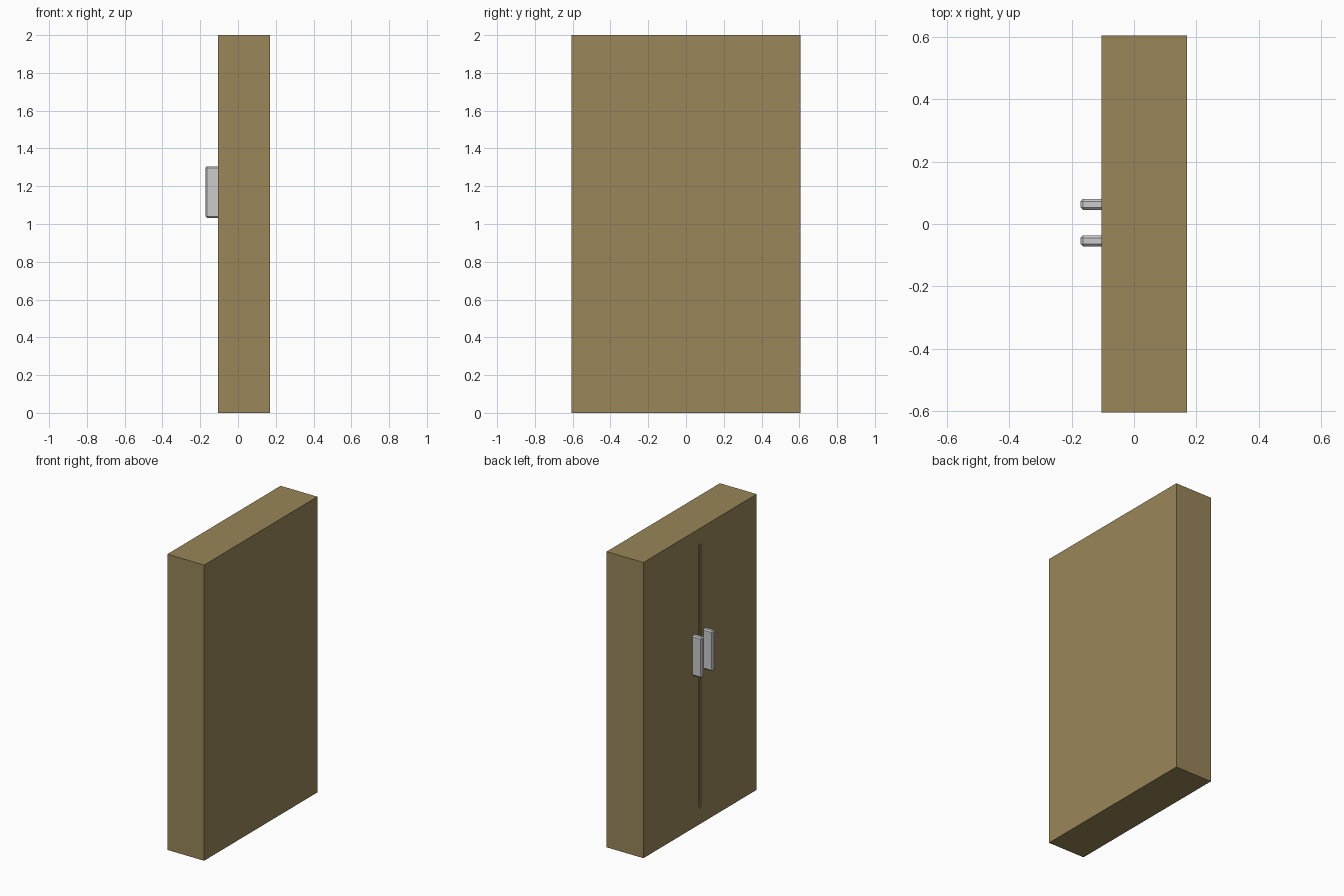
import bpy

if "Cube" in bpy.data.objects:
    bpy.data.objects.remove(bpy.data.objects["Cube"])

def box(name, lo, hi):
    size = [b - a for a, b in zip(lo, hi)]
    mid = [(a + b) / 2 for a, b in zip(lo, hi)]
    bpy.ops.mesh.primitive_cube_add(size=1, location=mid)
    ob = bpy.context.object
    ob.name = name
    ob.scale = size
    bpy.ops.object.transform_apply(location=False, rotation=False, scale=True)
    return ob

wood = bpy.data.materials.new("wood")
wood.diffuse_color = (0.32, 0.24, 0.1, 1)
wood.use_nodes = True
wood.node_tree.nodes["Principled BSDF"].inputs["Base Color"].default_value = wood.diffuse_color

FRONT = -0.105

# Cabinet body
body = box("cabinet_body", (FRONT, -0.605, 0), (0.17, 0.605, 2))
body.data.materials.append(wood)

# Shallow groove between the two doors
cutter = box("door_gap_cutter", (FRONT - 0.05, -0.013, 0.11), (FRONT + 0.008, 0.013, 1.89))
cutter.data.materials.append(wood)
cutter.hide_render = True
cutter.hide_set(True)
cut = body.modifiers.new("door_gap", 'BOOLEAN')
cut.operation = 'DIFFERENCE'
cut.solver = 'EXACT'
cut.object = cutter

# Pair of chamfered handles, set into the doors
for side, y in (("left", 0.063), ("right", -0.054)):
    handle = box(side + "_handle", (-0.172, y - 0.0175, 1.033), (FRONT + 0.01, y + 0.0175, 1.305))
    bev = handle.modifiers.new("chamfer", 'BEVEL')
    bev.width = 0.008
    bev.segments = 1
